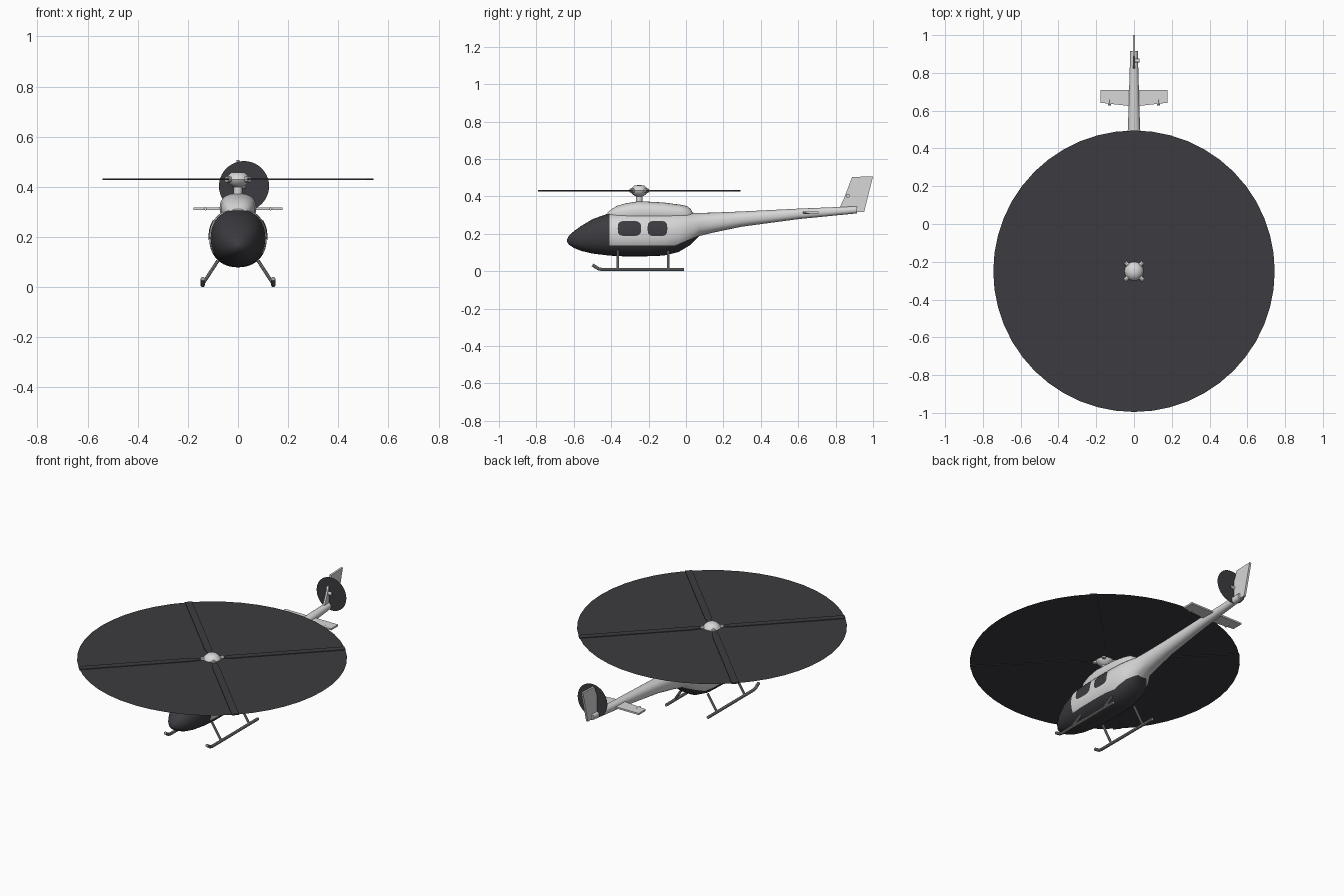
import bpy, bmesh, math
from mathutils import Vector, Matrix

if "Cube" in bpy.data.objects:
    bpy.data.objects.remove(bpy.data.objects["Cube"])


def material(name, rgb):
    m = bpy.data.materials.new(name)
    m.diffuse_color = (*rgb, 1)
    m.use_nodes = True
    m.node_tree.nodes["Principled BSDF"].inputs["Base Color"].default_value = m.diffuse_color
    return m


WHITE = material("pale_grey_paint", (0.68, 0.68, 0.68))
DARK = material("dark_grey_paint", (0.045, 0.043, 0.05))
METAL = material("skid_metal", (0.32, 0.32, 0.32))


def finish(name, bm, mats, smooth=True, angle=35):
    bmesh.ops.recalc_face_normals(bm, faces=bm.faces)
    me = bpy.data.meshes.new(name)
    bm.to_mesh(me)
    bm.free()
    ob = bpy.data.objects.new(name, me)
    bpy.context.collection.objects.link(ob)
    for m in mats:
        me.materials.append(m)
    if smooth:
        bpy.ops.object.select_all(action='DESELECT')
        ob.select_set(True)
        bpy.context.view_layer.objects.active = ob
        bpy.ops.object.shade_smooth_by_angle(angle=math.radians(angle))
    return ob


def bridge(bm, rings):
    n = len(rings[0])
    for a, b in zip(rings, rings[1:]):
        for i in range(n):
            j = (i + 1) % n
            bm.faces.new((a[i], a[j], b[j], b[i]))
    bm.faces.new(rings[0])
    bm.faces.new(rings[-1])


def power(c, e):
    return math.copysign(abs(c) ** (2 / e), c)


def loft(sections, e=2.2, n=40):
    # sections along y: (y, top, bottom, half width)
    bm = bmesh.new()
    rings = []
    for y, t, b, w in sections:
        ring = []
        for i in range(n):
            a = 2 * math.pi * i / n
            ring.append(bm.verts.new((w * power(math.cos(a), e), y,
                                      (t + b) / 2 + (t - b) / 2 * power(math.sin(a), e))))
        rings.append(ring)
    bridge(bm, rings)
    return bm


def tube(bm, points, r, n=10):
    # round bar through points
    pts = [Vector(p) for p in points]
    rings = []
    for i, p in enumerate(pts):
        d = (pts[min(i + 1, len(pts) - 1)] - pts[max(i - 1, 0)]).normalized()
        q = d.to_track_quat('Z', 'Y')
        rings.append([bm.verts.new(p + q @ Vector((r * math.cos(2 * math.pi * k / n),
                                                   r * math.sin(2 * math.pi * k / n), 0)))
                      for k in range(n)])
    bridge(bm, rings)


def plate(bm, outline, offset):
    # flat outline thickened symmetrically by +-offset
    off = Vector(offset)
    bridge(bm, [[bm.verts.new(Vector(p) + off * s) for p in outline] for s in (-1, 1)])


# Fuselage with tail boom
BODY = [(-.637, .168, .158, .005), (-.625, .19, .141, .028), (-.60, .213, .124, .05),
        (-.56, .242, .108, .073), (-.50, .278, .094, .094), (-.41, .31, .083, .109),
        (-.33, .314, .079, .114), (-.22, .315, .079, .115), (-.12, .315, .083, .114),
        (-.04, .315, .102, .105), (.02, .313, .138, .088), (.07, .311, .187, .062),
        (.15, .313, .207, .053), (.30, .319, .238, .041), (.60, .334, .278, .029),
        (.915, .347, .309, .02)]
SLOPE = .055 / .13
bm = loft(BODY)
for co, no in (((0, 0, .137), (0, 0, 1)), ((0, -.06, .137), (0, -SLOPE, 1))):
    bmesh.ops.bisect_plane(bm, geom=bm.verts[:] + bm.edges[:] + bm.faces[:],
                           plane_co=co, plane_no=no)
for f in bm.faces:
    c = f.calc_center_median()
    belly = c.y < .07 and c.z < max(.137, .137 + SLOPE * (c.y + .06))
    f.material_index = 1 if c.y < -.41 or belly else 0
finish("fuselage", bm, [WHITE, DARK])


def body_x(y, z):
    # half width of the fuselage surface at y, z
    for a, b in zip(BODY, BODY[1:]):
        if a[0] <= y <= b[0]:
            k = (y - a[0]) / (b[0] - a[0])
            t, bt, w = (a[i] + (b[i] - a[i]) * k for i in (1, 2, 3))
            s = abs(z - (t + bt) / 2) / ((t - bt) / 2)
            return w * (1 - s ** 2.2) ** (1 / 2.2)


# Side windows, thin plates following the body
for label, y0, y1 in (("front", -.365, -.24), ("rear", -.205, -.1)):
    for side, sx in (("right", 1), ("left", -1)):
        bm = bmesh.new()
        rings = []
        for s in (.25, .5, .75, 1):
            ring = []
            for i in range(32):
                a = 2 * math.pi * i / 32
                y = (y0 + y1) / 2 + s * (y1 - y0) / 2 * power(math.cos(a), 3.6)
                z = .228 + s * .041 * power(math.sin(a), 3.6)
                ring.append(bm.verts.new((sx * (body_x(y, z) + .003), y, z)))
            rings.append(ring)
        bridge(bm, rings)
        bm.faces.ensure_lookup_table()
        bm.faces.remove(bm.faces[-1])   # outer cap is not needed
        finish(f"{label}_window_{side}", bm, [DARK])

# Engine cowling
finish("engine_cowling", loft([
    (-.42, .312, .28, .03), (-.40, .33, .27, .045), (-.37, .349, .26, .058),
    (-.32, .363, .26, .068), (-.25, .374, .26, .073), (-.12, .367, .26, .072),
    (-.03, .355, .26, .064), (.005, .348, .26, .056), (.025, .333, .27, .045),
    (.035, .313, .28, .03)], 2.4), [WHITE])

# Mast and rotor hub, turned profile
bm = bmesh.new()
rings = []
for r, z in ((.017, .35), (.017, .40), (.027, .404), (.046, .42), (.05, .43),
             (.046, .44), (.027, .457), (.008, .46)):
    rings.append([bm.verts.new((r * math.cos(i * math.pi / 8),
                                -.25 + r * math.sin(i * math.pi / 8), z)) for i in range(16)])
bridge(bm, rings)
finish("rotor_mast_and_hub", bm, [WHITE])

# Blade grips around the hub
bm = bmesh.new()
for k in range(4):
    a = math.radians(45 + 90 * k)
    tube(bm, [(r * math.cos(a), -.25 + r * math.sin(a), .43) for r in (.03, .065)], .012, 8)
finish("blade_grips", bm, [WHITE])

# Main rotor blades
bm = bmesh.new()
for k in range(4):
    rot = Matrix.Rotation(math.radians(45 + 90 * k), 4, 'Z')
    outline = [Vector((0, -.25, .43)) + rot @ Vector(p) for p in
               ((.05, -.01, 0), (.12, -.02, 0), (.745, -.02, 0),
                (.745, .02, 0), (.12, .02, 0), (.05, .01, 0))]
    plate(bm, outline, (0, 0, .0035))
finish("main_rotor_blades", bm, [DARK], False)

# Spinning discs of main and tail rotor
bm = bmesh.new()
bmesh.ops.create_circle(bm, cap_ends=True, segments=48, radius=.745,
                        matrix=Matrix.Translation((0, -.25, .43)))
finish("main_rotor_disc", bm, [DARK], False)
bm = bmesh.new()
bmesh.ops.create_circle(bm, cap_ends=True, segments=40, radius=.1,
                        matrix=Matrix.Translation((.024, .865, .403)) @ Matrix.Rotation(math.pi / 2, 4, 'X'))
finish("tail_rotor_disc", bm, [DARK], False)

# Tail rotor shaft
bm = bmesh.new()
tube(bm, [(0, .865, .403), (.028, .865, .403)], .01, 12)
finish("tail_rotor_shaft", bm, [WHITE])

# Upright tail fin
bm = bmesh.new()
plate(bm, [(0, .82, .335), (0, .845, .39), (0, .888, .503), (0, 1.0, .507),
           (0, .952, .315), (0, .9, .315)], (.006, 0, 0))
finish("tail_fin", bm, [WHITE], False)

# Horizontal stabiliser
bm = bmesh.new()
plate(bm, [(-.178, .642, .313), (0, .622, .313), (.178, .642, .313),
           (.178, .709, .313), (-.178, .709, .313)], (0, 0, .005))
finish("stabiliser", bm, [WHITE], False)
bm = bmesh.new()
for sx in (-1, 1):
    tube(bm, [(sx * .13, .628, .313), (sx * .13, .66, .313)], .007, 8)
finish("stabiliser_fittings", bm, [WHITE])

# Landing skids and struts
for side, sx in (("right", 1), ("left", -1)):
    bm = bmesh.new()
    tube(bm, [(sx * .14, -.5, .033), (sx * .141, -.468, .013),
              (sx * .141, -.45, .009), (sx * .141, -.01, .009)], .009)
    finish(f"skid_{side}", bm, [METAL])
    bm = bmesh.new()
    for y in (-.364, -.095):
        tube(bm, [(sx * .141, y, .012), (sx * .08, y, .106)], .007)
    finish(f"skid_struts_{side}", bm, [METAL])
